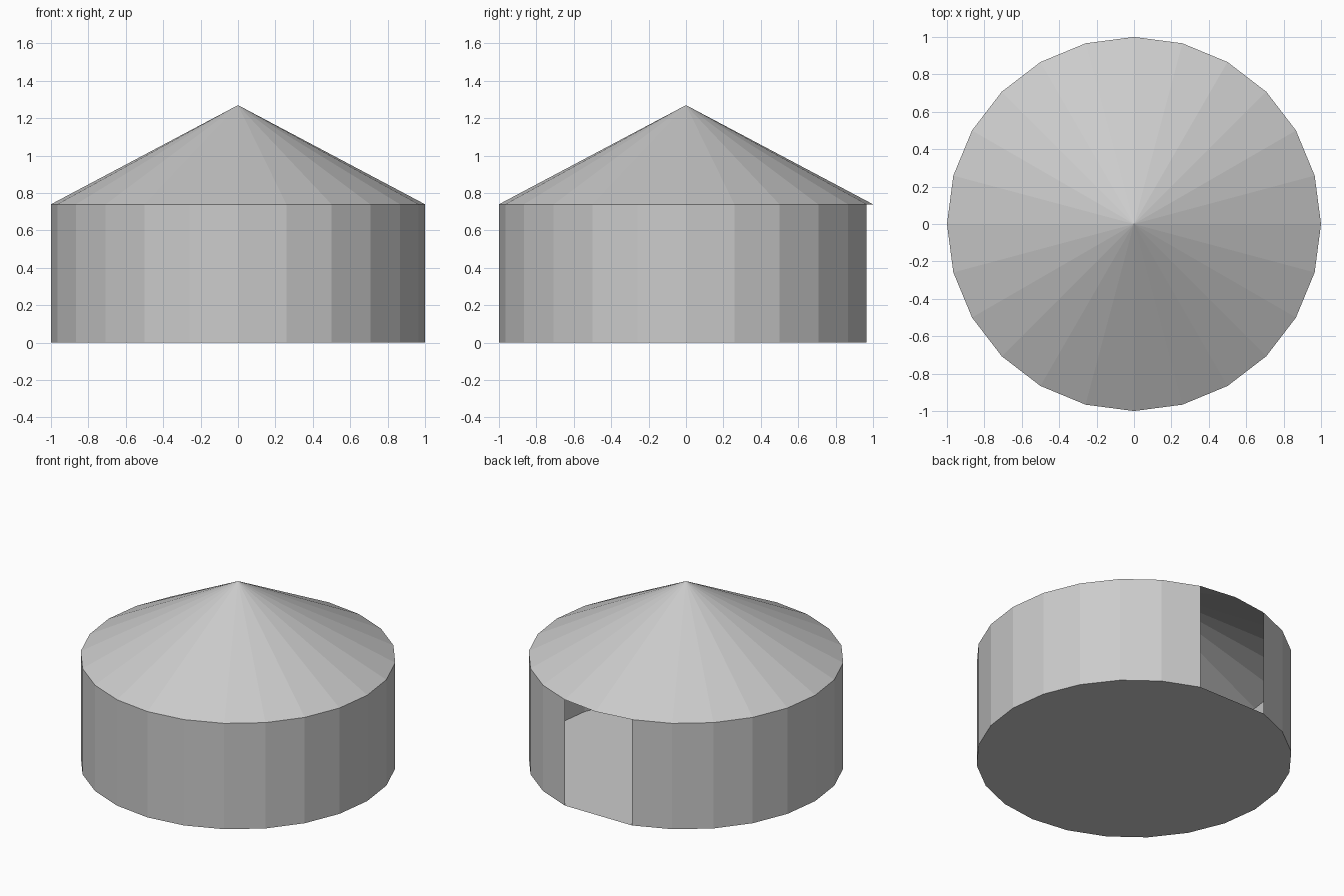
import bpy, bmesh, math

cube = bpy.data.objects.get("Cube")
if cube:
    bpy.data.objects.remove(cube, do_unlink=True)

SIDES, RADIUS, EAVE, APEX = 24, 1.0, 0.74, 1.27
BACK = SIDES // 4  # index of the rim corner facing +y, in the middle of the doorway

grey = bpy.data.materials.new("plain grey")
grey.use_nodes = True
color = (0.6, 0.6, 0.6, 1.0)
grey.diffuse_color = color
grey.node_tree.nodes["Principled BSDF"].inputs["Base Color"].default_value = color


def rim(bm, indices, z):
    """Corners of the 24-sided plan at height z."""
    step = 2 * math.pi / SIDES
    return [bm.verts.new((RADIUS * math.cos(i * step), RADIUS * math.sin(i * step), z))
            for i in indices]


def finish(name, bm):
    mesh = bpy.data.meshes.new(name)
    bm.to_mesh(mesh)
    bm.free()
    mesh.materials.append(grey)
    obj = bpy.data.objects.new(name, mesh)
    bpy.context.collection.objects.link(obj)
    return obj


# Corners running round from one door jamb to the other
jamb_to_jamb = range(BACK + 1, BACK + SIDES)

# Thin round wall, open at the back
bm = bmesh.new()
low, high = rim(bm, jamb_to_jamb, 0), rim(bm, jamb_to_jamb, EAVE)
for i in range(len(low) - 1):
    bm.faces.new((low[i], low[i + 1], high[i + 1], high[i]))
finish("wall", bm)

# Floor, cut straight across the doorway
bm = bmesh.new()
bm.faces.new(rim(bm, reversed(jamb_to_jamb), 0))
finish("floor", bm)

# Conical roof, open underneath
bm = bmesh.new()
eave = rim(bm, range(SIDES), EAVE)
tip = bm.verts.new((0, 0, APEX))
for i in range(SIDES):
    bm.faces.new((eave[i], eave[(i + 1) % SIDES], tip))
finish("roof", bm)
